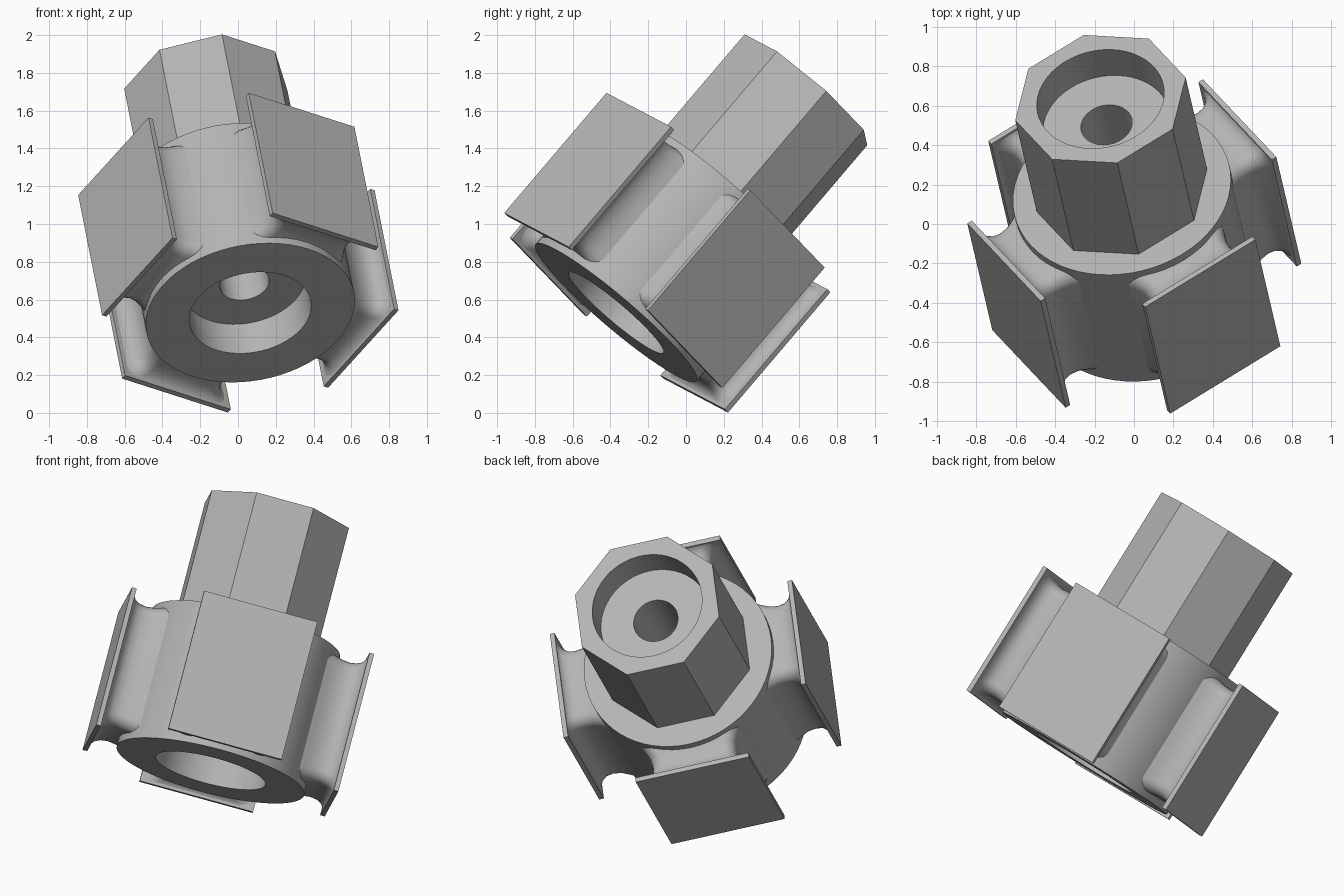
import bpy, bmesh, math
from mathutils import Matrix, Vector

cube = bpy.data.objects.get("Cube")
if cube:
    bpy.data.objects.remove(cube, do_unlink=True)

grey = bpy.data.materials.new("plain grey")
grey.use_nodes = True
GREY = (0.46, 0.46, 0.46, 1)
grey.diffuse_color = GREY
grey.node_tree.nodes["Principled BSDF"].inputs["Base Color"].default_value = GREY

# Tilted frame: axis runs up the shaft, first arm points forward and left
axis = Vector((-0.15, 0.641, 0.753)).normalized()
out = Vector((0.547, -0.575, 0.609))
out = (out - axis * out.dot(axis)).normalized()
FRAME = Matrix((out, axis.cross(out), axis)).transposed().to_4x4()
FRAME.translation = (0.065, -0.37, 0.53)

HUB_R, HUB_H, TOP = 0.56, 0.845, 1.568
BORE, HOLE, DEPTH = 0.327, 0.132, 0.205
SEGMENTS = 64


def finish(name, bm, matrix, smooth=True):
    bmesh.ops.recalc_face_normals(bm, faces=bm.faces)
    mesh = bpy.data.meshes.new(name)
    bm.to_mesh(mesh)
    bm.free()
    mesh.materials.append(grey)
    ob = bpy.data.objects.new(name, mesh)
    bpy.context.collection.objects.link(ob)
    ob.matrix_world = matrix
    if smooth:
        bpy.ops.object.select_all(action='DESELECT')
        ob.select_set(True)
        bpy.context.view_layer.objects.active = ob
        bpy.ops.object.shade_smooth_by_angle(angle=math.radians(35))


def skin(bm, rings, closed):
    """Join rings of equal point counts with quads."""
    rings = [[bm.verts.new(p) for p in ring] for ring in rings]
    pairs = list(zip(rings, rings[1:]))
    if closed:
        pairs.append((rings[-1], rings[0]))
    for a, b in pairs:
        for i in range(len(a)):
            j = (i + 1) % len(a)
            bm.faces.new((a[i], a[j], b[j], b[i]))
    return rings


def circle(r, z):
    steps = [2 * math.pi * i / SEGMENTS for i in range(SEGMENTS)]
    return [(r * math.cos(t), r * math.sin(t), z) for t in steps]


def octagon(apothem, z):
    """Octagon with flats facing the arms, sampled like a circle."""
    eighth = math.pi / 4
    points = []
    for i in range(SEGMENTS):
        t = 2 * math.pi * i / SEGMENTS
        r = apothem / math.cos(t - round(t / eighth) * eighth)
        points.append((r * math.cos(t), r * math.sin(t), z))
    return points


def rounded_rect(x, half_w, half_h, radius):
    """Rounded rectangle across the arm, centred on the hub's mid height."""
    points = []
    for k, (sy, sz) in enumerate(((1, 1), (-1, 1), (-1, -1), (1, -1))):
        for i in range(7):
            t = math.pi / 2 * (k + i / 6)
            points.append((x, sy * (half_w - radius) + radius * math.cos(t),
                           HUB_H / 2 + sz * (half_h - radius) + radius * math.sin(t)))
    return points


# Hub: round drum with a counterbored underside
bm = bmesh.new()
skin(bm, [circle(HOLE, DEPTH), circle(BORE, DEPTH), circle(BORE, 0), circle(HUB_R, 0),
          circle(HUB_R, HUB_H), circle(HOLE, HUB_H)], True)
finish("hub", bm, FRAME)

# Shaft: octagonal post with a counterbored end
bm = bmesh.new()
skin(bm, [circle(HOLE, HUB_H), octagon(0.412, HUB_H), octagon(0.412, TOP),
          circle(BORE, TOP), circle(BORE, TOP - DEPTH), circle(HOLE, TOP - DEPTH)], True)
finish("shaft", bm, FRAME)

# Four arms flaring into thin rectangular pads
PAD_OUT, PAD_T, PAD_W = 0.727, 0.028, 0.68
ARM = ((0.44, 0.31, 0.40), (0.51, 0.275, 0.385), (0.56, 0.255, 0.375), (0.61, 0.25, 0.37),
       (0.65, 0.255, 0.375), (0.68, 0.275, 0.385), (0.695, 0.3, 0.40), (0.705, 0.33, 0.415))
for n, side in enumerate(("front", "right_back", "back", "left")):
    turn = FRAME @ Matrix.Rotation(n * math.pi / 2, 4, 'Z')

    bm = bmesh.new()
    rings = skin(bm, [rounded_rect(x, w, h, 0.07) for x, w, h in ARM], False)
    bm.faces.new(rings[0])
    bm.faces.new(rings[-1])
    finish(side + "_arm", bm, turn)

    bm = bmesh.new()
    place = Matrix.Translation((PAD_OUT - PAD_T / 2, 0, HUB_H / 2))
    bmesh.ops.create_cube(bm, size=1, matrix=place @ Matrix.Diagonal((PAD_T, PAD_W, HUB_H, 1)))
    finish(side + "_pad", bm, turn, smooth=False)
